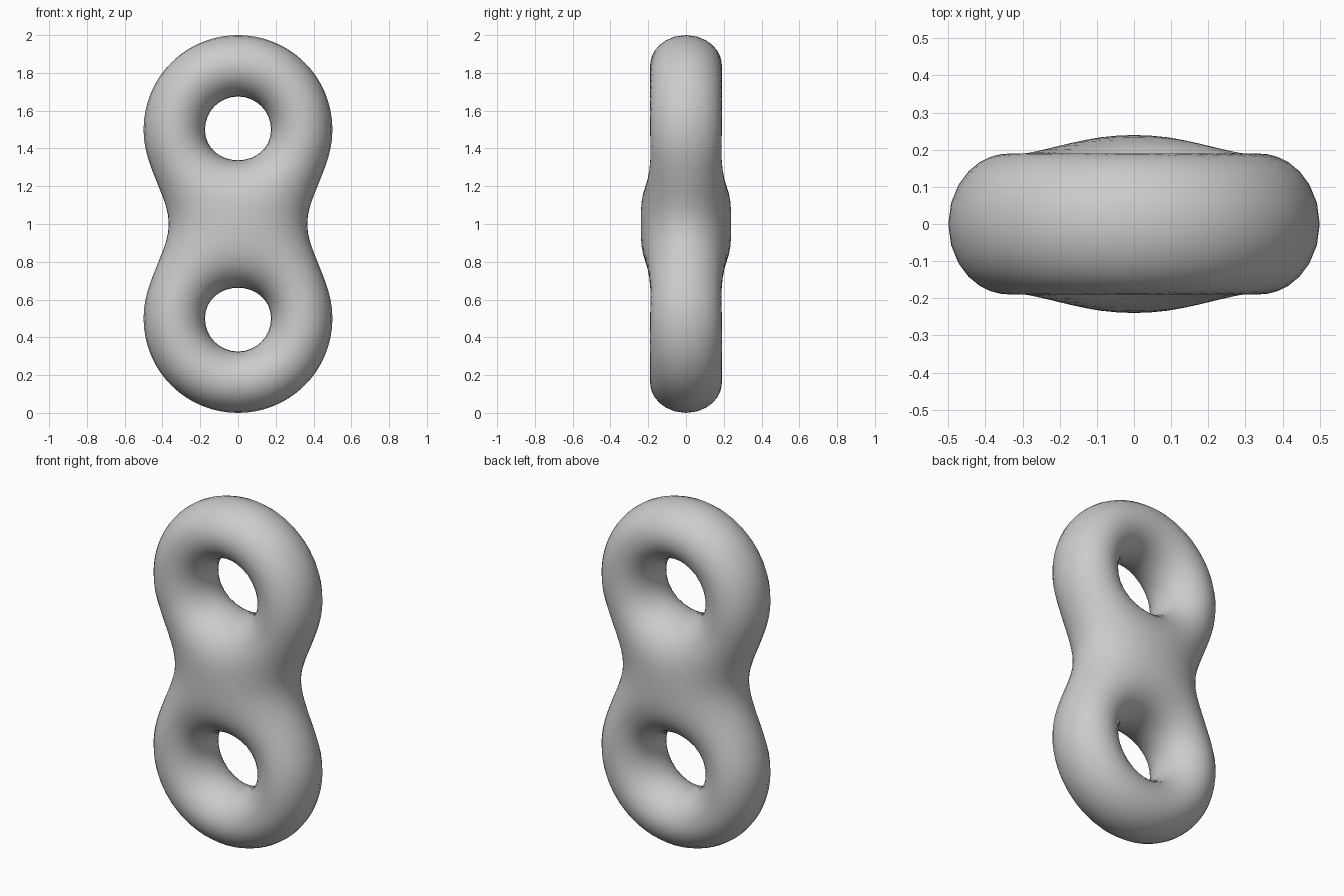
import bpy, bmesh, math
from mathutils import Vector

cube = bpy.data.objects.get("Cube")
if cube:
    bpy.data.objects.remove(cube, do_unlink=True)

RING, TUBE, BLEND = 0.3375, 0.1625, 0.48   # ring radius, tube radius, blend width
HOLES = (0.5, 1.5)                         # heights of the two hole centres


def field(p):
    """Signed field of two rings melted together at mid height."""
    squash = 0.855 + 0.11 * math.exp(-((p.z - 1) / 0.25) ** 2)
    a, b = (math.hypot(math.hypot(p.x, p.z - c) - RING, p.y * squash) - TUBE
            for c in HOLES)
    h = max(BLEND - abs(a - b), 0) / BLEND
    return min(a, b) - h * h * BLEND / 4


def settle(p):
    """Move a point along the gradient onto the surface."""
    e = 0.001
    for _ in range(10):
        grad = Vector([(field(p + d) - field(p - d)) / (2 * e)
                       for d in (Vector((e, 0, 0)), Vector((0, e, 0)), Vector((0, 0, e)))])
        p = p - grad * (field(p) / max(grad.length_squared, 0.2))
    return p


# Cage: a flat plate of cells with two openings
xs = (-0.44, -0.18, 0.18, 0.44)
zs = (0.06, 0.32, 0.68, 1, 1.32, 1.68, 1.94)
bm = bmesh.new()
grid = [[bm.verts.new((x, -0.2, z)) for x in xs] for z in zs]
for j in range(len(zs) - 1):
    for i in range(len(xs) - 1):
        if (i, j) not in ((1, 1), (1, 4)):
            bm.faces.new((grid[j][i], grid[j][i + 1], grid[j + 1][i + 1], grid[j + 1][i]))

# Thicken the plate
back = bmesh.ops.extrude_face_region(bm, geom=bm.faces[:], use_keep_orig=True)
for v in back["geom"]:
    if isinstance(v, bmesh.types.BMVert):
        v.co.y = 0.2
bmesh.ops.recalc_face_normals(bm, faces=bm.faces)
cage = bpy.data.meshes.new("double_ring")
bm.to_mesh(cage)
bm.free()
body = bpy.data.objects.new("double_ring", cage)
bpy.context.collection.objects.link(body)

# Round the cage by subdivision, then settle it on the blended rings
bpy.context.view_layer.objects.active = body
body.select_set(True)
body.modifiers.new("Round", 'SUBSURF').levels = 3
bpy.ops.object.modifier_apply(modifier="Round")
for v in body.data.vertices:
    v.co = settle(v.co.copy())
body.data.update()
bpy.ops.object.shade_smooth()

# Plain grey finish
grey = bpy.data.materials.new("light_grey")
grey.use_nodes = True
colour = (0.6, 0.6, 0.6, 1)
grey.diffuse_color = colour
grey.node_tree.nodes["Principled BSDF"].inputs["Base Color"].default_value = colour
body.data.materials.append(grey)
